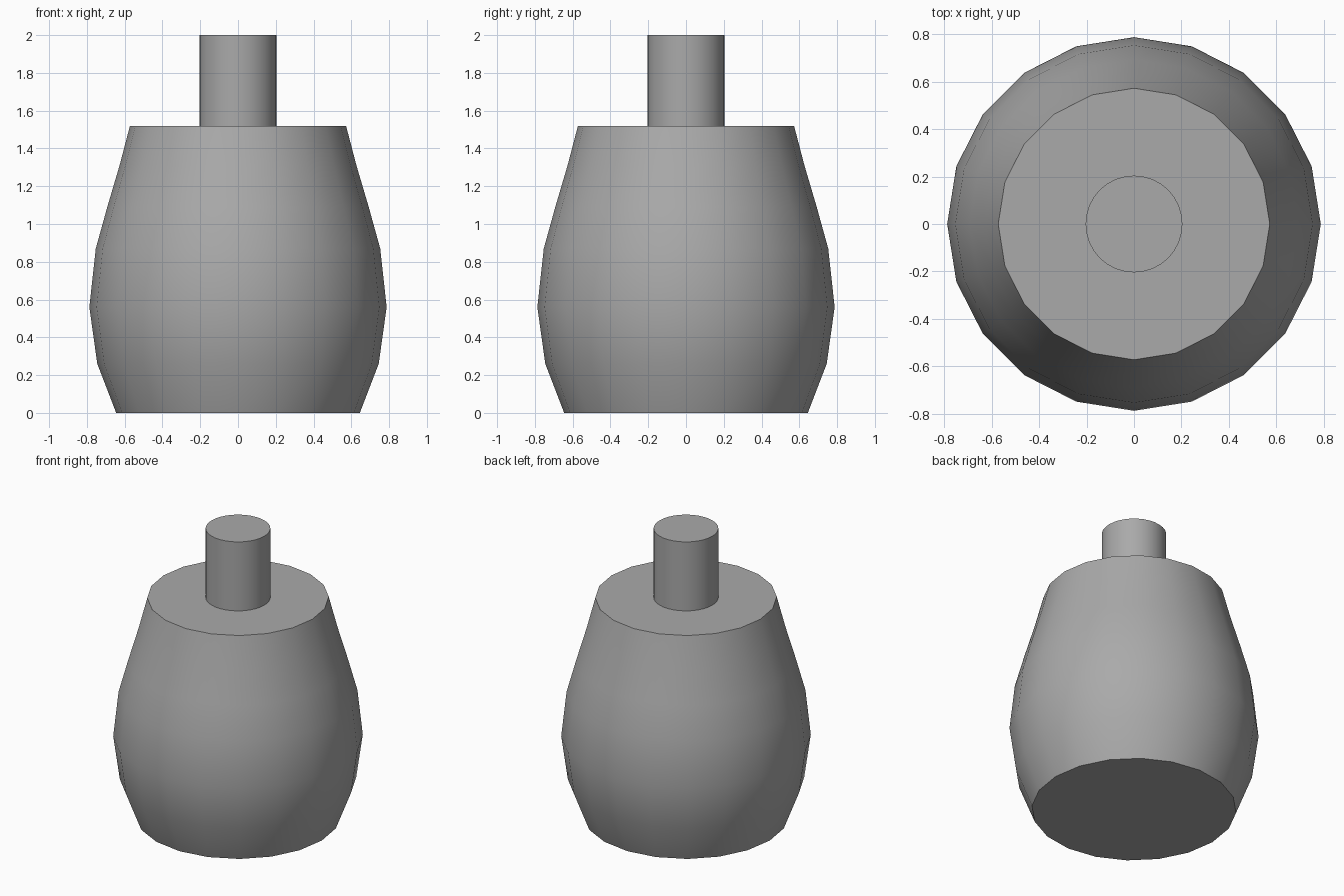
import bpy, bmesh, math

cube = bpy.data.objects.get("Cube")
if cube:
    bpy.data.objects.remove(cube, do_unlink=True)

# One plain grey for the whole model
grey = bpy.data.materials.new("mid_grey")
grey.use_nodes = True
colour = (0.4, 0.4, 0.4, 1)
grey.diffuse_color = colour
grey.node_tree.nodes["Principled BSDF"].inputs["Base Color"].default_value = colour


def turned(name, profile, sides):
    """Closed solid of revolution from (radius, height) pairs, with flat caps."""
    bm = bmesh.new()
    rings = []
    for r, z in profile:
        angles = [math.tau * i / sides for i in range(sides)]
        rings.append([bm.verts.new((r * math.cos(a), r * math.sin(a), z)) for a in angles])
    for low, high in zip(rings, rings[1:]):
        for i in range(sides):
            j = (i + 1) % sides
            bm.faces.new((low[i], low[j], high[j], high[i]))
    bm.faces.new(rings[0][::-1])
    bm.faces.new(rings[-1])
    mesh = bpy.data.meshes.new(name)
    bm.to_mesh(mesh)
    bm.free()
    mesh.materials.append(grey)
    obj = bpy.data.objects.new(name, mesh)
    bpy.context.collection.objects.link(obj)
    # Smooth sides, crisp rims
    bpy.ops.object.select_all(action="DESELECT")
    obj.select_set(True)
    bpy.context.view_layer.objects.active = obj
    bpy.ops.object.shade_smooth_by_angle(angle=math.radians(40))
    return obj


# Bulging body
turned("body", [(0.645, 0), (0.745, 0.26), (0.787, 0.56), (0.753, 0.87),
                (0.692, 1.09), (0.627, 1.31), (0.572, 1.52)], 20)

# Narrow neck standing on the flat shoulder
turned("neck", [(0.204, 1.52), (0.204, 2.0)], 32)
